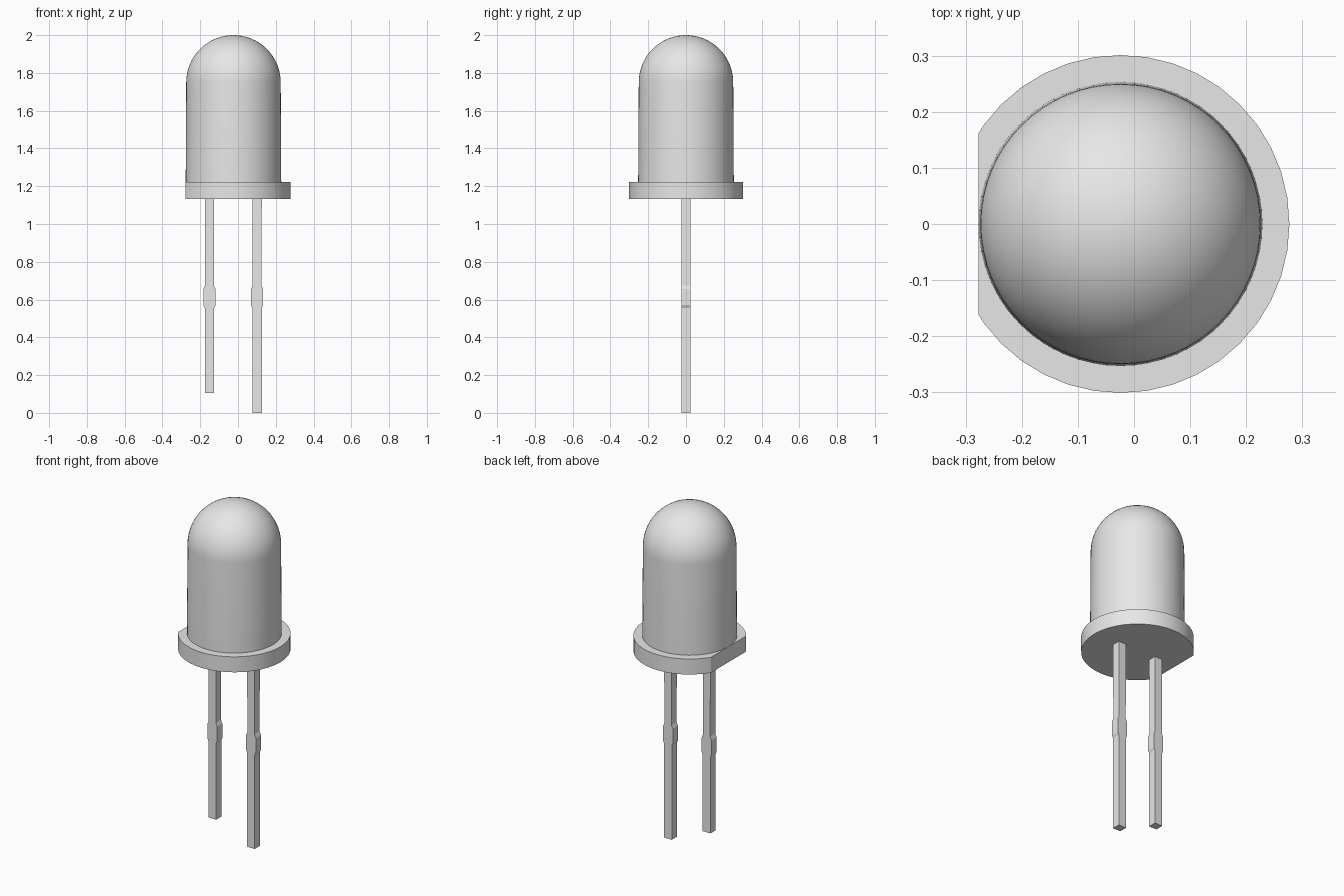
import bpy, bmesh, math

if "Cube" in bpy.data.objects:
    bpy.data.objects.remove(bpy.data.objects["Cube"])

CX = -0.024  # axis of the round body

grey = bpy.data.materials.new("light grey")
grey.diffuse_color = (0.8, 0.8, 0.8, 1)
grey.use_nodes = True
grey.node_tree.nodes["Principled BSDF"].inputs["Base Color"].default_value = grey.diffuse_color


def make_object(name, bm, smooth=False):
    bmesh.ops.recalc_face_normals(bm, faces=bm.faces)
    mesh = bpy.data.meshes.new(name)
    bm.to_mesh(mesh)
    bm.free()
    mesh.materials.append(grey)
    ob = bpy.data.objects.new(name, mesh)
    bpy.context.collection.objects.link(ob)
    if smooth:
        bpy.ops.object.select_all(action='DESELECT')
        ob.select_set(True)
        bpy.context.view_layer.objects.active = ob
        bpy.ops.object.shade_smooth_by_angle(angle=math.radians(30))
    return ob


def loft(bm, rings):
    """Skin equal-length rings of points and cap both ends."""
    loops = [[bm.verts.new(p) for p in ring] for ring in rings]
    n = len(loops[0])
    for a, b in zip(loops, loops[1:]):
        for i in range(n):
            j = (i + 1) % n
            bm.faces.new((a[i], a[j], b[j], b[i]))
    bm.faces.new(loops[0][::-1])
    bm.faces.new(loops[-1])


def circle(r, z, n):
    return [(CX + r * math.cos(2 * math.pi * i / n),
             r * math.sin(2 * math.pi * i / n), z) for i in range(n)]


# Lens: slightly tapered cylinder with a hemispherical dome
profile = [(0.253, 1.222)]
for k in range(16):
    a = k / 16 * math.pi / 2
    profile.append((0.25 * math.cos(a), 1.75 + 0.25 * math.sin(a)))
profile.append((0.002, 2.0))
bm = bmesh.new()
loft(bm, [circle(r, z, 64) for r, z in profile])
make_object("domed_lens", bm, smooth=True)

# Flange: disc with one flat side
bm = bmesh.new()
loft(bm, [circle(0.301, z, 40) for z in (1.132, 1.223)])
geom = bm.verts[:] + bm.edges[:] + bm.faces[:]
bmesh.ops.bisect_plane(bm, geom=geom, plane_co=(-0.277, 0, 0),
                       plane_no=(-1, 0, 0), clear_outer=True)
bmesh.ops.holes_fill(bm, edges=[e for e in bm.edges if e.is_boundary])
make_object("flange", bm, smooth=True)

# Leads: square wires with a wider stop partway down
for name, x, bottom in (("short_lead", -0.151, 0.105), ("long_lead", 0.101, 0.0)):
    sections = [(bottom, 0.025), (0.555, 0.025), (0.57, 0.032),
                (0.655, 0.032), (0.675, 0.023), (1.14, 0.025)]
    bm = bmesh.new()
    loft(bm, [[(x - w, -0.024, z), (x + w, -0.024, z),
               (x + w, 0.024, z), (x - w, 0.024, z)] for z, w in sections])
    make_object(name, bm)
